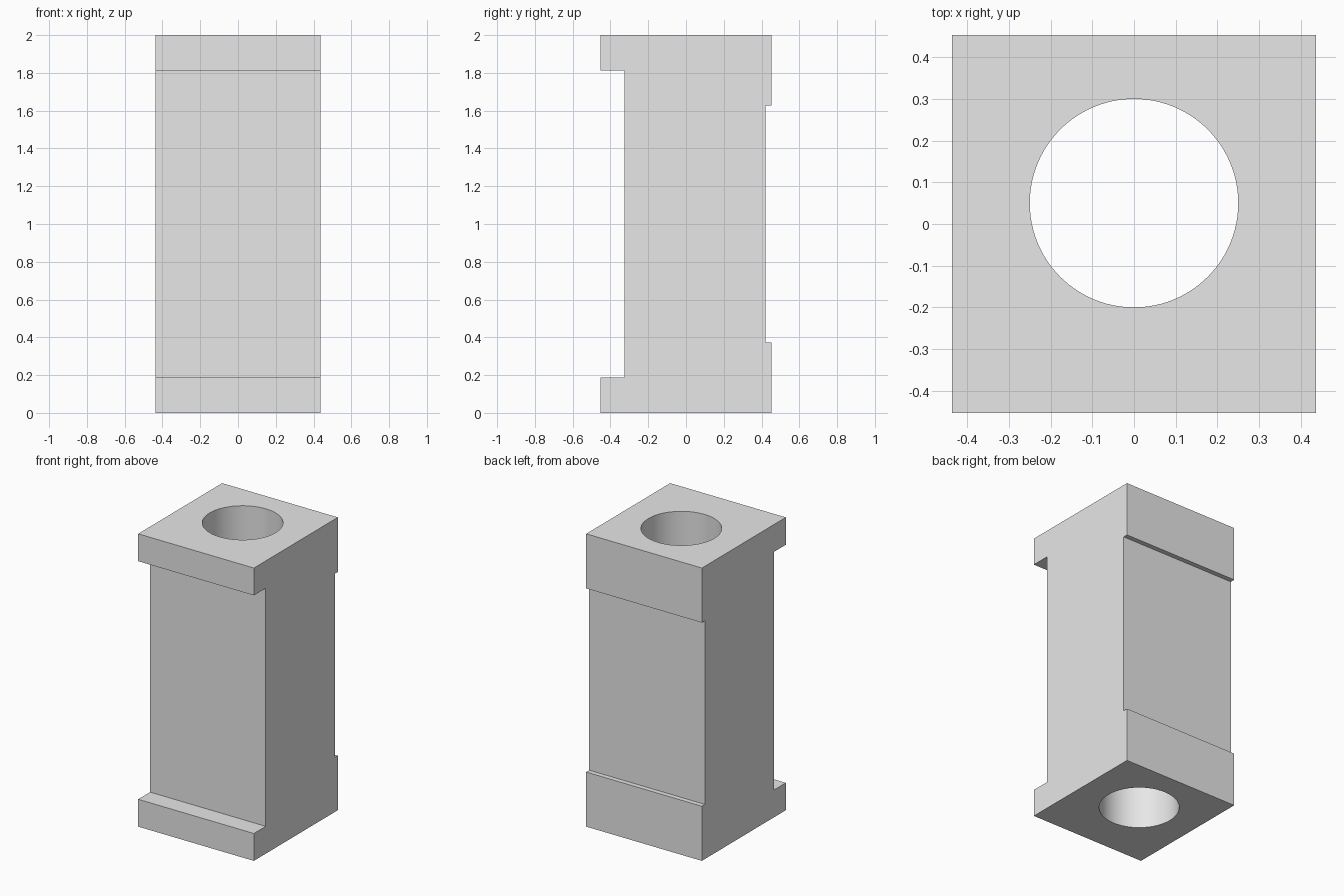
import bpy
import bmesh
import math

cube = bpy.data.objects.get("Cube")
if cube:
    bpy.data.objects.remove(cube, do_unlink=True)

HALF_WIDTH, HEIGHT = 0.437, 2.0
FRONT, FRONT_RECESS = -0.453, -0.325
BACK, BACK_RECESS = 0.453, 0.42
FRONT_LIP, BACK_LIP = 0.187, 0.373
BORE_RADIUS, BORE_Y = 0.25, 0.05

grey = bpy.data.materials.new("plain grey")
grey.use_nodes = True
grey.diffuse_color = (0.8, 0.8, 0.8, 1)
grey.node_tree.nodes["Principled BSDF"].inputs["Base Color"].default_value = grey.diffuse_color

# Side profile: lower half, mirrored to the upper half
lower_front = [(FRONT_RECESS, FRONT_LIP), (FRONT, FRONT_LIP), (FRONT, 0)]
lower_back = [(BACK, 0), (BACK, BACK_LIP), (BACK_RECESS, BACK_LIP)]
lower = lower_front + lower_back
profile = lower + [(y, HEIGHT - z) for y, z in reversed(lower)]

# Block: extrude the profile across the width
bm = bmesh.new()
face = bm.faces.new([bm.verts.new((-HALF_WIDTH, y, z)) for y, z in profile])
extruded = bmesh.ops.extrude_face_region(bm, geom=[face])["geom"]
bmesh.ops.translate(bm, vec=(2 * HALF_WIDTH, 0, 0),
                    verts=[v for v in extruded if isinstance(v, bmesh.types.BMVert)])
bmesh.ops.recalc_face_normals(bm, faces=bm.faces)
mesh = bpy.data.meshes.new("block")
bm.to_mesh(mesh)
bm.free()
block = bpy.data.objects.new("block", mesh)
bpy.context.collection.objects.link(block)
mesh.materials.append(grey)

# Round bore through the full height
bpy.ops.mesh.primitive_cylinder_add(vertices=96, radius=BORE_RADIUS, depth=HEIGHT * 1.2,
                                    location=(0, BORE_Y, HEIGHT / 2))
cutter = bpy.context.object
cutter.name = "bore_cutter"
cutter.hide_render = True
cutter.data.materials.append(grey)

bore = block.modifiers.new("bore", "BOOLEAN")
bore.operation = "DIFFERENCE"
bore.solver = "EXACT"
bore.object = cutter

bpy.ops.object.select_all(action="DESELECT")
block.select_set(True)
bpy.context.view_layer.objects.active = block
bpy.ops.object.modifier_apply(modifier=bore.name)
bpy.data.objects.remove(cutter, do_unlink=True)
bpy.ops.object.shade_smooth_by_angle(angle=math.radians(30))
